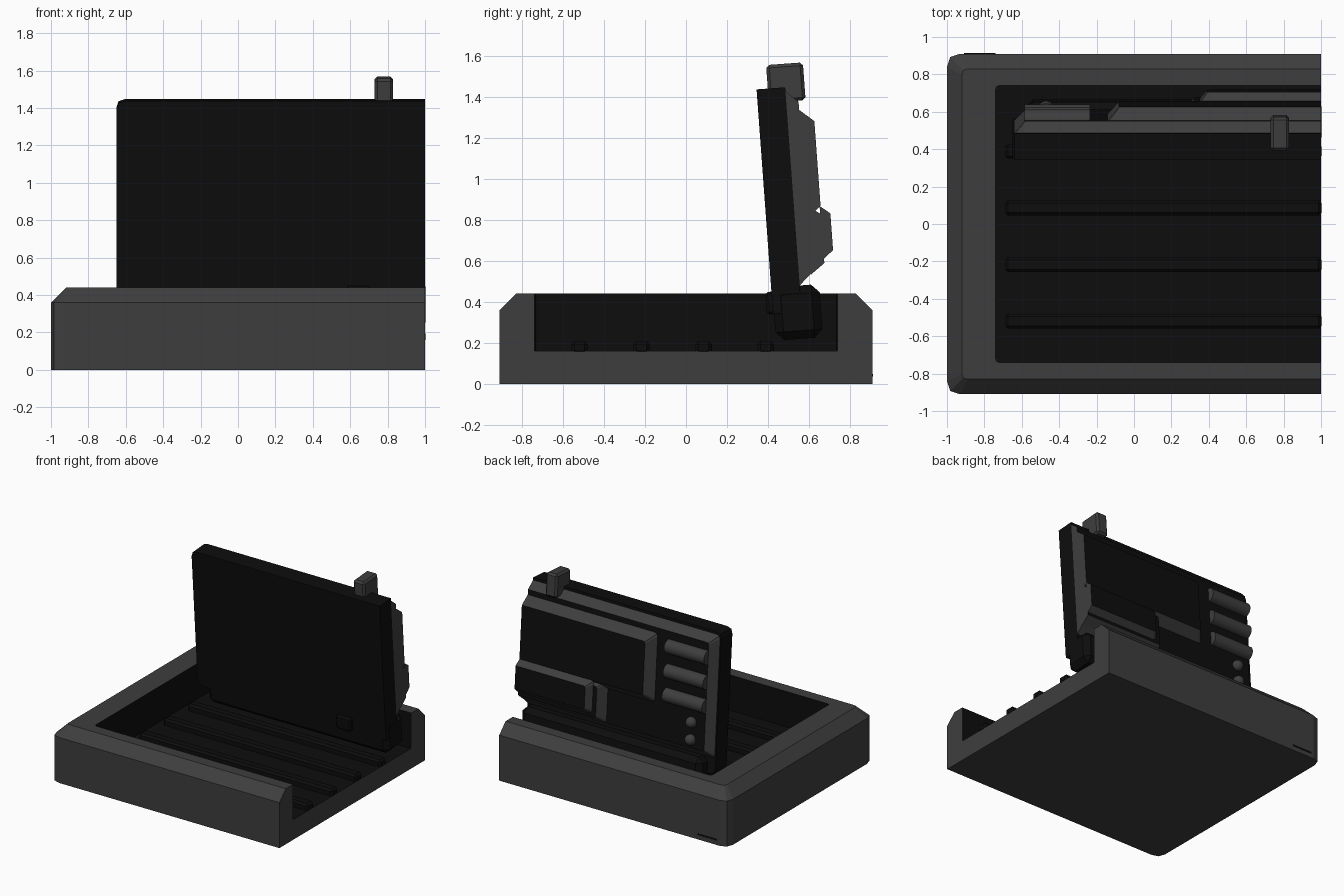
import bpy, bmesh, math
from mathutils import Matrix, Vector

cube = bpy.data.objects.get("Cube")
if cube:
    bpy.data.objects.remove(cube, do_unlink=True)


def material(name, value):
    m = bpy.data.materials.new(name)
    m.use_nodes = True
    colour = (value, value, value, 1)
    m.diffuse_color = colour
    m.node_tree.nodes["Principled BSDF"].inputs["Base Color"].default_value = colour
    return m


GREY, BLACK = 0, 1
MATERIALS = [material("dark grey", 0.048), material("black", 0.004)]
CUT = 1.0  # every long part ends on this x plane

# Frame of the leaning panel: local x, y = depth to the back, z = height
LEAN = Matrix.Translation((0, 0.425, 0.34)) @ Matrix.Rotation(math.radians(4.2), 4, 'X')
FLAT = Matrix.Identity(4)


def finish(name, bm, frame, smooth=False):
    bmesh.ops.recalc_face_normals(bm, faces=bm.faces)
    mesh = bpy.data.meshes.new(name)
    bm.to_mesh(mesh)
    bm.free()
    for m in MATERIALS:
        mesh.materials.append(m)
    ob = bpy.data.objects.new(name, mesh)
    bpy.context.collection.objects.link(ob)
    ob.matrix_world = frame
    if smooth:
        for p in mesh.polygons:
            p.use_smooth = len(p.vertices) <= 4
    return ob


def outline(left, low, high, r):
    """Open outline from the cut plane round two softened left corners."""
    k = r * 0.25
    half = [(left + r, low), (left + k, low + k), (left, low + r)]
    mirrored = [(x, low + high - v) for x, v in reversed(half)]
    return [(CUT, low)] + half + mirrored + [(CUT, high)]


def loft(name, rings, bands, first, last, end, frame, upright=False):
    """Join outlines given as (left, low, high, radius, level)."""
    bm = bmesh.new()
    loops = []
    for *shape, level in rings:
        pts = [(x, level, v) if upright else (x, v, level) for x, v in outline(*shape)]
        loops.append([bm.verts.new(p) for p in pts])
    for a, b, colour in zip(loops, loops[1:], bands):
        for i in range(len(a) - 1):
            bm.faces.new((a[i], a[i + 1], b[i + 1], b[i])).material_index = colour
    bm.faces.new(loops[0]).material_index = first
    bm.faces.new(loops[-1]).material_index = last
    section = [l[0] for l in loops] + [l[-1] for l in reversed(loops)]
    bm.faces.new(section).material_index = end
    return finish(name, bm, frame)


def box(name, low, high, bevel, colour, frame):
    bm = bmesh.new()
    low, high = Vector(low), Vector(high)
    place = Matrix.Translation((low + high) / 2) @ Matrix.Diagonal((*(high - low), 1))
    bmesh.ops.create_cube(bm, size=1, matrix=place)
    if bevel:
        bmesh.ops.bevel(bm, geom=bm.edges[:], offset=bevel, segments=1, affect='EDGES')
    for f in bm.faces:
        f.material_index = colour
    return finish(name, bm, frame)


def raised(name, left, low, high, depth, top, inset):
    """Grey sloping sides carrying a black back face."""
    rings = [(left, low, high, 0.03, depth),
             (left + inset, low + inset, high - inset, 0.015, top)]
    return loft(name, rings, [GREY], GREY, BLACK, GREY, LEAN, True)


# Tray with chamfered rim and black cavity
loft("tray", [(-1, -0.91, 0.91, 0.07, 0),
              (-1, -0.91, 0.91, 0.07, 0.36),
              (-0.92, -0.83, 0.83, 0.03, 0.44),
              (-0.74, -0.74, 0.74, 0.02, 0.44),
              (-0.74, -0.74, 0.74, 0.02, 0.16)],
     [GREY, GREY, GREY, BLACK], GREY, BLACK, GREY, FLAT)
box("back_slot", (-0.91, 0.908, 0.035), (-0.74, 0.913, 0.047), 0, BLACK, FLAT)

# Floor ribs
for i in range(4):
    y = -0.52 + i * 0.303
    box(f"floor_rib_{i + 1}", (-0.69, y - 0.04, 0.145), (CUT + 0.002, y + 0.04, 0.21),
        0.015, BLACK, FLAT)

# Leaning screen and its support
loft("screen_slab", [(-0.65, 0, 1.1, 0.045, 0), (-0.65, 0, 1.1, 0.045, 0.14)],
     [BLACK], BLACK, BLACK, BLACK, LEAN, True)
box("hinge_bar", (-0.58, 0.005, -0.13), (CUT + 0.002, 0.235, 0.13), 0.04, BLACK, LEAN)
box("front_latch", (0.58, -0.03, 0), (0.71, 0.03, 0.11), 0.012, BLACK, LEAN)
box("top_clip", (0.73, 0.055, 1.03), (0.83, 0.235, 1.215), 0.015, GREY, LEAN)

# Stepped back housing
raised("back_plate", -0.64, 0.13, 1.08, 0.14, 0.2, 0.055)
raised("main_module", -0.14, 0.45, 0.985, 0.2, 0.27, 0.06)
raised("lower_module", 0.27, 0.18, 0.52, 0.2, 0.268, 0.05)
raised("small_module", 0.35, 0.25, 0.51, 0.265, 0.315, 0.04)

# Horizontal tubes beside the main module
for i, height in enumerate((0.91, 0.72, 0.535)):
    bm = bmesh.new()
    place = Matrix.Translation((-0.41, 0.2, height)) @ Matrix.Rotation(math.pi / 2, 4, 'Y')
    bmesh.ops.create_cone(bm, cap_ends=True, segments=24, radius1=0.055, radius2=0.055,
                          depth=0.35, matrix=place)
    finish(f"tube_{i + 1}", bm, LEAN, True)

# Round knobs
for i, height in enumerate((0.385, 0.25)):
    bm = bmesh.new()
    bmesh.ops.create_uvsphere(bm, u_segments=20, v_segments=12, radius=0.042,
                              matrix=Matrix.Translation((-0.47, 0.21, height)))
    finish(f"knob_{i + 1}", bm, LEAN, True)
